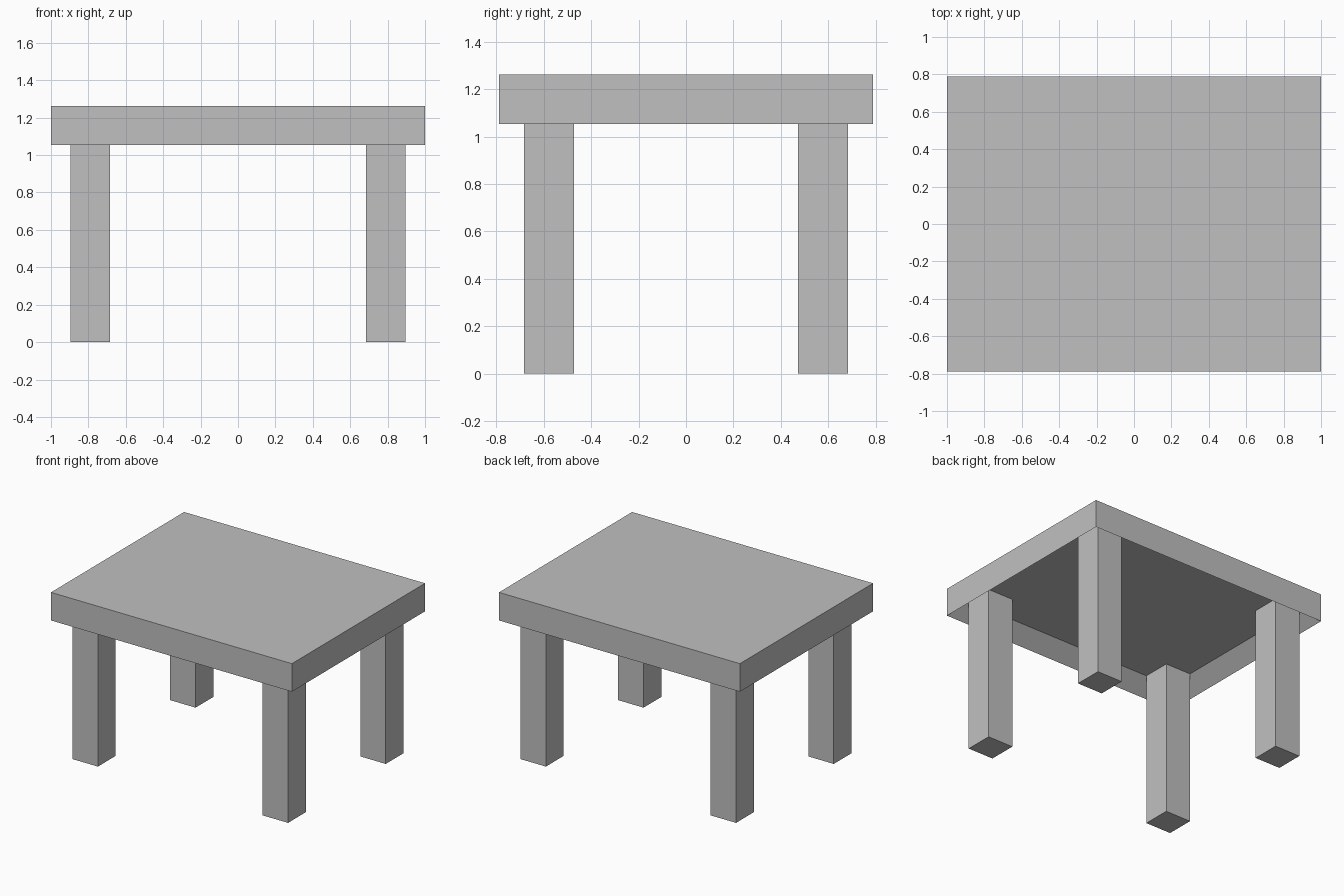
import bpy
import bmesh
from mathutils import Matrix, Vector

if "Cube" in bpy.data.objects:
    bpy.data.objects.remove(bpy.data.objects["Cube"], do_unlink=True)

U = 2 / 19  # module: the top is 19 modules long
LENGTH, DEPTH, HEIGHT = 19 * U, 15 * U, 12 * U
RIM, RECESS, LEG, SLAB = U, U, 2 * U, 2 * U

grey = bpy.data.materials.new("plain grey")
grey.use_nodes = True
colour = (0.53, 0.53, 0.53, 1)
grey.diffuse_color = colour
grey.node_tree.nodes["Principled BSDF"].inputs["Base Color"].default_value = colour


def box(bm, size, centre):
    matrix = Matrix.Translation(centre) @ Matrix.Diagonal((*size, 1))
    bmesh.ops.create_cube(bm, size=1, matrix=matrix)


def finish(bm, name):
    mesh = bpy.data.meshes.new(name)
    bm.to_mesh(mesh)
    bm.free()
    mesh.materials.append(grey)
    obj = bpy.data.objects.new(name, mesh)
    bpy.context.collection.objects.link(obj)
    return obj


# Table top, hollowed out from below to leave a rim
bm = bmesh.new()
box(bm, (LENGTH, DEPTH, SLAB), (0, 0, HEIGHT - SLAB / 2))
bm.normal_update()
underside = min(bm.faces, key=lambda f: f.calc_center_median().z)
bmesh.ops.inset_individual(bm, faces=[underside], thickness=RIM, use_even_offset=True)
bmesh.ops.translate(bm, verts=underside.verts, vec=Vector((0, 0, RECESS)))
bm.normal_update()
finish(bm, "table_top")

# Four legs standing in the corners of the recess
leg_height = HEIGHT - SLAB + RECESS
for end, sy in (("front", -1), ("back", 1)):
    for side, sx in (("right", -1), ("left", 1)):
        bm = bmesh.new()
        x = sx * (LENGTH / 2 - RIM - LEG / 2)
        y = sy * (DEPTH / 2 - RIM - LEG / 2)
        box(bm, (LEG, LEG, leg_height), (x, y, leg_height / 2))
        finish(bm, f"{end}_{side}_leg")
